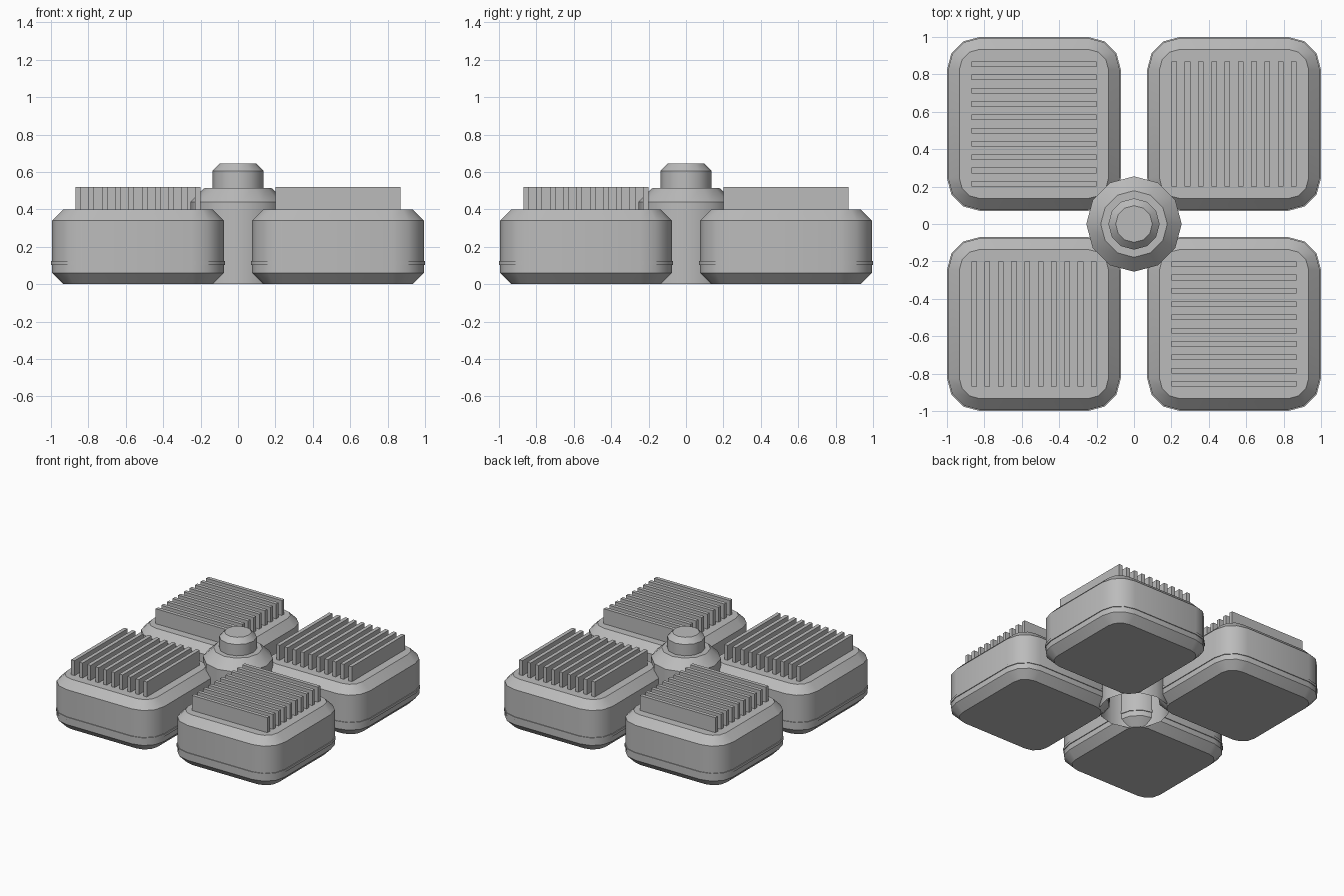
import bpy, bmesh, math
from math import pi, cos, sin

cube = bpy.data.objects.get("Cube")
if cube:
    bpy.data.objects.remove(cube, do_unlink=True)

grey = bpy.data.materials.new("plain grey")
grey.use_nodes = True
colour = (0.5, 0.5, 0.5, 1)
grey.diffuse_color = colour
grey.node_tree.nodes["Principled BSDF"].inputs["Base Color"].default_value = colour

CENTRE = 0.535      # pod centre offset on both axes
HALF = 0.459        # half width of a pod
RADIUS = 0.17       # pod corner radius


def finish(name, bm, smooth=True):
    bmesh.ops.recalc_face_normals(bm, faces=bm.faces)
    mesh = bpy.data.meshes.new(name)
    bm.to_mesh(mesh)
    bm.free()
    mesh.materials.append(grey)
    obj = bpy.data.objects.new(name, mesh)
    bpy.context.collection.objects.link(obj)
    if smooth:
        bpy.ops.object.select_all(action='DESELECT')
        obj.select_set(True)
        bpy.context.view_layer.objects.active = obj
        bpy.ops.object.shade_smooth_by_angle(angle=math.radians(40))
    return obj


def rounded_square(half, radius, steps=3):
    points = []
    for corner in range(4):
        mid = pi / 4 + corner * pi / 2
        cx = math.copysign(half - radius, cos(mid))
        cy = math.copysign(half - radius, sin(mid))
        for i in range(steps + 1):
            a = corner * pi / 2 + i * pi / 2 / steps
            points.append((cx + radius * cos(a), cy + radius * sin(a)))
    return points


def ring_points(radius, sides=12):
    return [(radius * cos(2 * pi * i / sides), radius * sin(2 * pi * i / sides))
            for i in range(sides)]


def loft(name, sections, centre=(0, 0), cap_bottom=True):
    """Bridge outlines given as (points, z) from bottom to top."""
    bm = bmesh.new()
    rings = [[bm.verts.new((x + centre[0], y + centre[1], z)) for x, y in pts]
             for pts, z in sections]
    for low, high in zip(rings, rings[1:]):
        for i in range(len(low)):
            j = (i + 1) % len(low)
            bm.faces.new((low[i], low[j], high[j], high[i]))
    bm.faces.new(rings[-1])
    if cap_bottom:
        bm.faces.new(rings[0][::-1])
    return finish(name, bm)


def cooling_fins(name, centre, along_x, count=10, length=0.67, width=0.03):
    bm = bmesh.new()
    low, high = 0.39, 0.52
    for i in range(count):
        offset = (length - width) * (i / (count - 1) - 0.5)
        made = bmesh.ops.create_cube(bm, size=1)["verts"]
        size = (length, width) if along_x else (width, length)
        shift = (0, offset) if along_x else (offset, 0)
        for v in made:
            v.co.x = v.co.x * size[0] + centre[0] + shift[0]
            v.co.y = v.co.y * size[1] + centre[1] + shift[1]
            v.co.z = v.co.z * (high - low) + (high + low) / 2
    return finish(name, bm, smooth=False)


# Four chamfered pods, each with a thin band and a bank of fins
chamfer = 0.06
full = rounded_square(HALF, RADIUS)
inset = rounded_square(HALF - chamfer, RADIUS - chamfer)
band = rounded_square(HALF + 0.006, RADIUS + 0.006)
for sx, side in ((1, "left"), (-1, "right")):
    for sy, end in ((-1, "front"), (1, "back")):
        c = (sx * CENTRE, sy * CENTRE)
        tag = f"{end}_{side}"
        loft(f"{tag}_pod", [(inset, 0), (full, chamfer), (full, 0.34), (inset, 0.4)], c)
        loft(f"{tag}_band", [(band, 0.103), (band, 0.123)], c)
        cooling_fins(f"{tag}_fins", c, along_x=(sx != sy))

# Hollow centre column, open underneath, with a sloped shoulder
loft("centre_column",
     [(ring_points(r), z) for r, z in ((0.255, 0), (0.255, 0.44), (0.178, 0.515))],
     cap_bottom=False)

# Chamfered knob on top
loft("top_knob",
     [(ring_points(r), z) for r, z in ((0.137, 0.505), (0.137, 0.605), (0.098, 0.645))])
